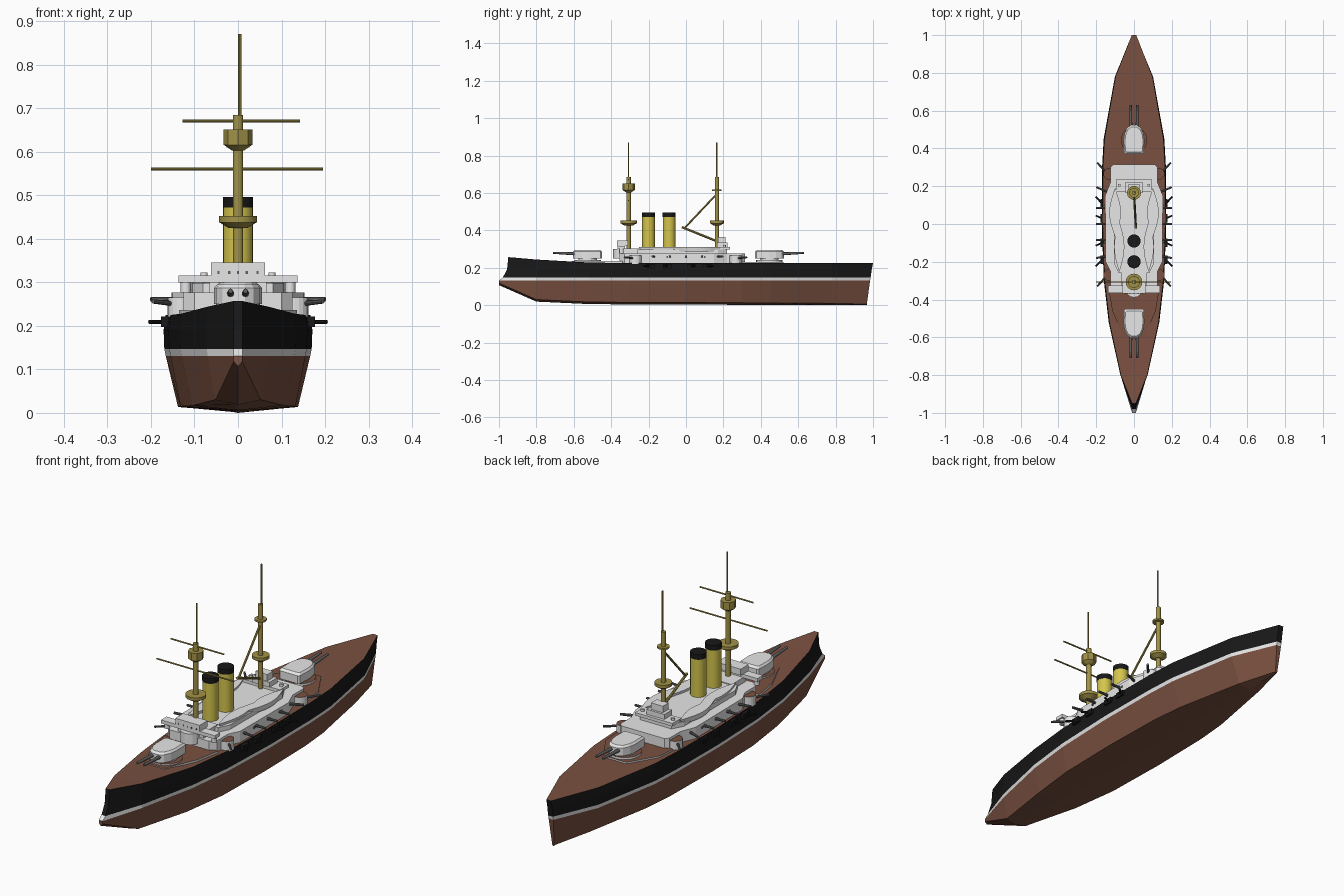
import bpy, bmesh, math
from mathutils import Vector

if "Cube" in bpy.data.objects:
    bpy.data.objects.remove(bpy.data.objects["Cube"])


def material(name, rgb):
    m = bpy.data.materials.new(name)
    m.diffuse_color = (*rgb, 1)
    m.use_nodes = True
    m.node_tree.nodes["Principled BSDF"].inputs["Base Color"].default_value = m.diffuse_color
    return m


BROWN = material("red_brown", (0.195, 0.082, 0.052))
BLACK = material("hull_black", (0.009, 0.009, 0.009))
GREY = material("light_grey", (0.8, 0.8, 0.8))
OCHRE = material("mast_ochre", (0.36, 0.29, 0.065))
YELLOW = material("funnel_yellow", (0.66, 0.56, 0.075))
STEEL = material("gun_steel", (0.115, 0.115, 0.115))


def finish(name, bm, *mats):
    bmesh.ops.recalc_face_normals(bm, faces=bm.faces)
    me = bpy.data.meshes.new(name)
    bm.to_mesh(me)
    bm.free()
    for m in mats:
        me.materials.append(m)
    ob = bpy.data.objects.new(name, me)
    bpy.context.collection.objects.link(ob)
    return ob


def prism(name, pts, z0, z1, mat, top=None, taper=1.0):
    """Extruded outline; the top cap may be tapered and take another material."""
    bm = bmesh.new()
    cx = sum(p[0] for p in pts) / len(pts)
    cy = sum(p[1] for p in pts) / len(pts)
    lo = [bm.verts.new((x, y, z0)) for x, y in pts]
    hi = [bm.verts.new((cx + (x - cx) * taper, cy + (y - cy) * taper, z1)) for x, y in pts]
    bm.faces.new(lo)
    cap = bm.faces.new(hi)
    for i in range(len(pts)):
        j = (i + 1) % len(pts)
        bm.faces.new((lo[i], lo[j], hi[j], hi[i]))
    if top:
        cap.material_index = 1
    return finish(name, bm, mat, *([top] if top else []))


def box(name, x0, x1, y0, y1, z0, z1, mat):
    return prism(name, [(x0, y0), (x1, y0), (x1, y1), (x0, y1)], z0, z1, mat)


def circle(x, y, r, n=20):
    return [(x + r * math.cos(2 * math.pi * i / n), y + r * math.sin(2 * math.pi * i / n))
            for i in range(n)]


def rod(name, a, b, r, mat, r2=None, n=12):
    a, b = Vector(a), Vector(b)
    bm = bmesh.new()
    bmesh.ops.create_cone(bm, cap_ends=True, segments=n, radius1=r,
                          radius2=r if r2 is None else r2, depth=(b - a).length)
    rot = Vector((0, 0, 1)).rotation_difference(b - a).to_matrix()
    for v in bm.verts:
        v.co = rot @ v.co + (a + b) / 2
    for f in bm.faces:
        f.smooth = len(f.verts) == 4 and n > 8
    return finish(name, bm, mat)


def post(name, y, z0, z1, r, mat, r2=None, x=0, n=16):
    return rod(name, (x, y, z0), (x, y, z1), r, mat, r2, n)


def mirrored(half):
    return half + [(-x, y) for x, y in reversed(half)]


# Hull: station = y, deck half width, chine half width, deck height, chine height
stations = [(-0.95, 0.010, 0.010, 0.257, 0.118), (-0.8, 0.070, 0.052, 0.244, 0.030),
            (-0.52, 0.130, 0.105, 0.228, 0.017), (-0.3, 0.155, 0.132, 0.225, 0.015),
            (0.0, 0.166, 0.138, 0.225, 0.014), (0.3, 0.164, 0.132, 0.225, 0.013),
            (0.45, 0.156, 0.118, 0.225, 0.012), (0.78, 0.098, 0.055, 0.225, 0.010),
            (1.0, 0.012, 0.005, 0.225, 0.006)]
bow_y = [-0.95, -0.957, -0.98, -1.0, -1.0, -1.0]
stern_y = [1.0, 0.993, 0.987, 0.984, 0.967, 0.967]
bm = bmesh.new()
rings = []
for s, (y, w, c, zd, zc) in enumerate(stations):
    ys = bow_y if s == 0 else stern_y if s == len(stations) - 1 else [y] * 6
    half = list(zip((w, w * 1.03, w * 1.02, w, c, 0), ys,
                    (zd, 0.19, 0.147, 0.131, zc, max(zc - 0.011, 0))))
    ring = half + [(-x, y2, z) for x, y2, z in reversed(half[:-1])]
    rings.append([bm.verts.new(p) for p in ring])
band = [1, 1, 2, 0, 0, 0, 0, 2, 1, 1, 0]
for a, b in zip(rings, rings[1:]):
    for i in range(11):
        j = (i + 1) % 11
        bm.faces.new((a[i], a[j], b[j], b[i])).material_index = band[i]
for ring in (rings[0], rings[-1]):
    for i in range(5):
        vs = list(dict.fromkeys([ring[i], ring[i + 1], ring[9 - i], ring[10 - i]]))
        if len(vs) > 2:
            bm.faces.new(vs).material_index = band[i]
finish("hull", bm, BROWN, BLACK, GREY)

# Angled armour ledges joining the turrets to the central deckhouse
prism("aft_armour_ledge", mirrored([(0.145, 0.30), (0.137, 0.39), (0.06, 0.52)]), 0.22, 0.232, GREY, BROWN)
prism("fore_armour_ledge", mirrored([(0.135, -0.34), (0.115, -0.46), (0.05, -0.61)]), 0.22, 0.236, GREY, BROWN)

# Central deckhouse and upper decks
prism("casemate_deck", mirrored([(0.10, -0.355), (0.125, -0.33), (0.125, -0.25), (0.15, -0.2),
                                 (0.153, 0.15), (0.125, 0.22), (0.125, 0.30), (0.11, 0.315)]), 0.22, 0.277, GREY)
prism("boat_deck", mirrored([(0.08, -0.26), (0.105, -0.21), (0.108, 0.17), (0.08, 0.22)]), 0.277, 0.298, GREY)
box("bridge_wings", -0.137, 0.137, -0.365, -0.325, 0.300, 0.316, GREY)
box("bridge_base", -0.065, 0.065, -0.345, -0.24, 0.277, 0.302, GREY)
box("bridge_house", -0.062, 0.062, -0.368, -0.31, 0.316, 0.345, GREY)
prism("conning_tower", circle(0, -0.345, 0.044, 16), 0.25, 0.30, GREY)
box("aft_bridge", -0.095, 0.095, 0.17, 0.235, 0.298, 0.312, GREY)
box("aft_house", -0.045, 0.045, 0.165, 0.222, 0.312, 0.335, GREY)
box("aft_lookout", -0.03, 0.03, 0.17, 0.212, 0.335, 0.365, GREY)
for x in (-0.12, 0.12):
    rod("bridge_support", (x, -0.345, 0.277), (x, -0.345, 0.300), 0.012, GREY)
    rod("aft_ventilator", (x * 0.65, 0.205, 0.31), (x * 0.65, 0.205, 0.322), 0.008, GREY)
    for y in (-0.1, 0.0, 0.1):
        box("porthole", x * 1.27 - 0.003, x * 1.27 + 0.003, y - 0.004, y + 0.004, 0.253, 0.262, STEEL)
# Bridge window slits
for x in (-0.045, -0.02, 0.0, 0.02, 0.045):
    box("bridge_slit", x - 0.0025, x + 0.0025, -0.3695, -0.366, 0.319, 0.326, STEEL)


# Ship's boats along both edges of the boat deck
def boat(x, y, length, width):
    n = 10
    side = [(width * math.sin(math.pi * i / n), length * (i / n - 0.5)) for i in range(1, n)]
    pts = mirrored([(0.001, -length / 2)] + side + [(0.001, length / 2)])
    prism("boat", [(x + a * 0.75, y + b * 0.85) for a, b in pts], 0.284, 0.31, GREY, taper=1.2)


for s in (-1, 1):
    boat(s * 0.1, 0.06, 0.25, 0.034)
    boat(s * 0.078, -0.12, 0.26, 0.03)


# Twin gun turrets on brown-topped barbettes
def turret(y, d):
    prism("barbette_ring", circle(0, y, 0.07, 24), 0.22, 0.242, GREY, BROWN)
    post("barbette", y, 0.24, 0.252, 0.05, GREY, n=24)
    outline = mirrored([(0.016, y + d * 0.078), (0.036, y + d * 0.065), (0.05, y + d * 0.035),
                        (0.055, y), (0.053, y - d * 0.068), (0.045, y - d * 0.075)])
    prism("turret_house", outline, 0.25, 0.287, GREY)
    prism("turret_roof", outline, 0.287, 0.296, GREY, taper=0.86)
    for x in (-0.017, 0.017):
        rod("main_gun", (x, y + d * 0.06, 0.274), (x, y + d * 0.185, 0.28), 0.0085, STEEL, 0.0055)


turret(-0.525, -1)
turret(0.445, 1)

# Secondary guns, corner casemates and black hull sponsons
for s in (-1, 1):
    for y, d in ((-0.27, -1), (0.265, 1)):
        prism("corner_casemate", circle(s * 0.13, y, 0.032), 0.22, 0.265, GREY, BROWN)
        rod("corner_gun", (s * 0.14, y, 0.25), (s * 0.195, y + d * 0.06, 0.256), 0.006, STEEL, 0.005, 8)
    for y, d in ((-0.17, -0.01), (-0.085, 0), (0.0, 0), (0.085, 0), (0.17, 0.025)):
        rod("side_gun", (s * 0.14, y, 0.26), (s * 0.2, y + d, 0.261), 0.0065, STEEL, 0.0055, 8)
    for y, d in ((-0.19, -0.035), (-0.1, -0.015), (0.03, 0.015), (0.11, 0.035)):
        box("hull_sponson", s * 0.15, s * 0.177, y - 0.022, y + 0.022, 0.197, 0.221, BLACK)
        rod("hull_gun", (s * 0.17, y, 0.209), (s * 0.203, y + d, 0.209), 0.005, BLACK, n=8)

# Funnels with black caps
for y in (-0.2, -0.09):
    post("funnel", y, 0.29, 0.472, 0.034, YELLOW, n=24)
    post("funnel_cap", y, 0.472, 0.496, 0.035, BLACK, n=24)

# Foremast with fighting tops and yards
fy = -0.307
post("foremast", fy, 0.27, 0.685, 0.012, OCHRE)
post("fore_topmast", fy, 0.685, 0.87, 0.0035, OCHRE, x=0.004, n=8)
post("fore_lower_top", fy, 0.438, 0.452, 0.044, OCHRE)
post("fore_lower_bracket", fy, 0.425, 0.438, 0.022, OCHRE, 0.043)
post("fore_upper_bracket", fy, 0.603, 0.616, 0.014, OCHRE, 0.033, n=8)
post("fore_upper_top", fy, 0.616, 0.651, 0.033, OCHRE, n=8)
rod("lower_yard", (-0.2, fy, 0.56), (0.195, fy, 0.56), 0.0035, OCHRE, n=8)
rod("upper_yard", (-0.128, fy, 0.671), (0.143, fy, 0.671), 0.0035, OCHRE, n=8)

# Mainmast with tops, boat derrick and its stay
my = 0.165
post("mainmast", my, 0.29, 0.685, 0.011, OCHRE)
post("main_topmast", my, 0.685, 0.87, 0.0035, OCHRE, x=0.004, n=8)
post("main_lower_top", my, 0.438, 0.452, 0.037, OCHRE)
post("main_lower_bracket", my, 0.426, 0.438, 0.018, OCHRE, 0.036)
post("main_upper_top", my, 0.610, 0.618, 0.026, OCHRE)
rod("derrick_boom", (0, my, 0.342), (0.01, -0.022, 0.417), 0.006, OCHRE, n=8)
rod("derrick_stay", (0.009, -0.008, 0.412), (0, my, 0.595), 0.005, OCHRE, n=8)
